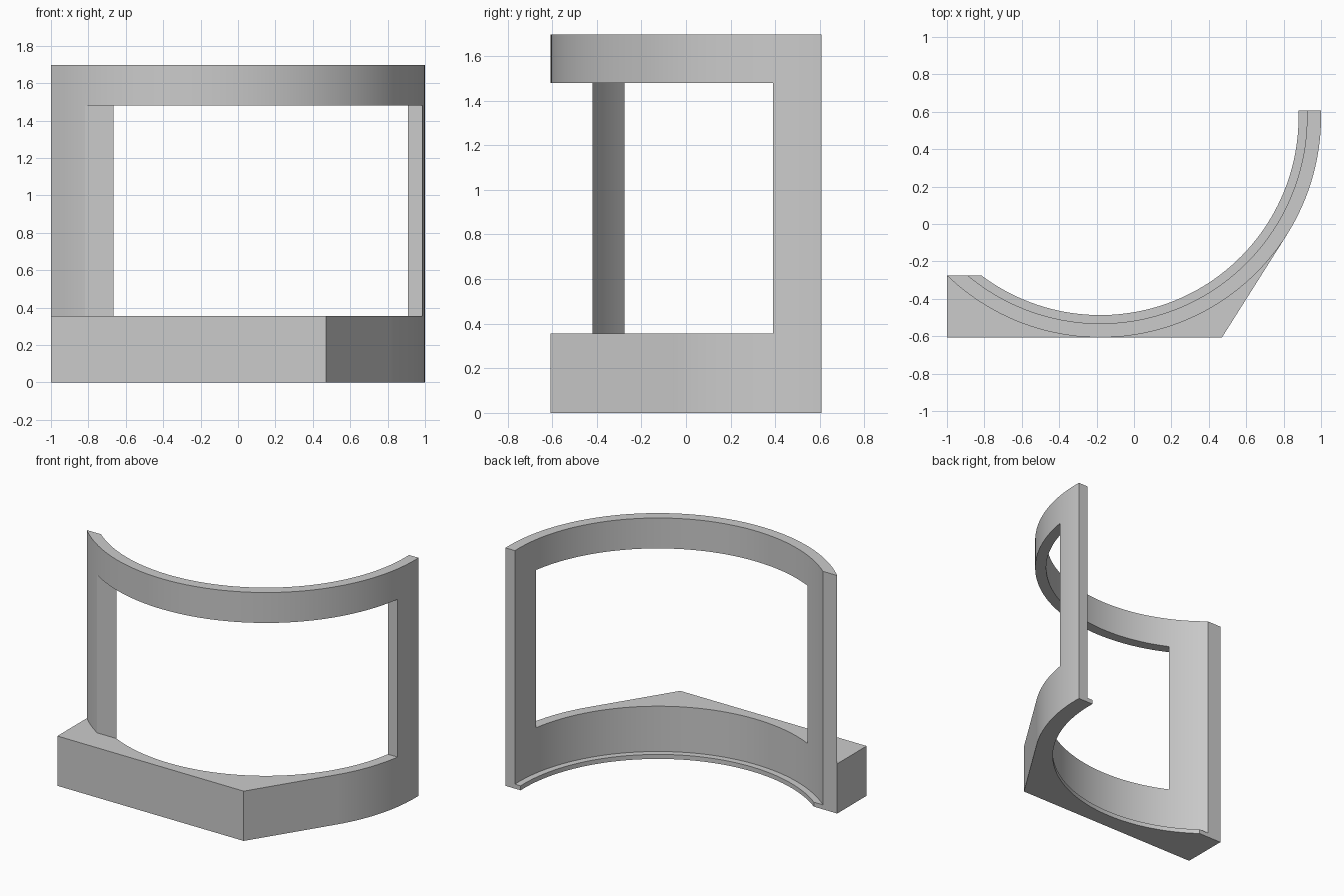
import bpy, bmesh, math

if "Cube" in bpy.data.objects:
    bpy.data.objects.remove(bpy.data.objects["Cube"])

# Shared arc centre, radii and limits
CX, CY = -0.18, 0.573
R_OUT, R_IN, R_LIP, R_MID = 1.18, 1.105, 1.06, 1.14
Y_LEFT, Y_RIGHT = -0.2755, 0.607
HEIGHT, SILL, HEAD, LIP = 1.697, 0.355, 1.48, 0.032

grey = bpy.data.materials.new("light_grey")
grey.diffuse_color = (0.6, 0.6, 0.6, 1)
grey.use_nodes = True
grey.node_tree.nodes["Principled BSDF"].inputs["Base Color"].default_value = grey.diffuse_color


def end_angles(r):
    """Angles where an arc of radius r meets the two flat ends."""
    return (-math.pi - math.asin((Y_LEFT - CY) / r), math.asin((Y_RIGHT - CY) / r))


def arc(r, a0, a1, n=64):
    return [(CX + r * math.cos(a0 + (a1 - a0) * i / n),
             CY + r * math.sin(a0 + (a1 - a0) * i / n)) for i in range(n + 1)]


def prism(name, outline, z0, z1):
    """Extrude a closed plan outline from z0 to z1."""
    bm = bmesh.new()
    face = bm.faces.new([bm.verts.new((x, y, z0)) for x, y in outline])
    top = bmesh.ops.extrude_face_region(bm, geom=[face])["geom"]
    bmesh.ops.translate(bm, vec=(0, 0, z1 - z0),
                        verts=[v for v in top if isinstance(v, bmesh.types.BMVert)])
    bmesh.ops.recalc_face_normals(bm, faces=bm.faces)
    mesh = bpy.data.meshes.new(name)
    bm.to_mesh(mesh)
    bm.free()
    mesh.materials.append(grey)
    ob = bpy.data.objects.new(name, mesh)
    bpy.context.collection.objects.link(ob)
    return ob


def band(name, r_out, r_in, z0, z1):
    outer = arc(r_out, *end_angles(r_out))
    inner = arc(r_in, *end_angles(r_in))
    return prism(name, outer + inner[::-1], z0, z1)


def combine(target, tool, operation):
    mod = target.modifiers.new(operation.lower(), "BOOLEAN")
    mod.operation, mod.solver, mod.object = operation, "EXACT", tool
    bpy.context.view_layer.objects.active = target
    bpy.ops.object.modifier_apply(modifier=mod.name)
    bpy.data.objects.remove(tool)


# Curved wall with a thin inner lip along its foot
frame = band("curved_frame", R_OUT, R_IN, 0, HEIGHT)
combine(frame, band("foot_lip", R_MID, R_LIP, 0, LIP), "UNION")

# Window opening: jambs are flat and face the front
window = prism("window_cutter", [(-1.5, -1), (1.5, -1), (1.5, 0.39), (-0.2, 0.39),
                                 (-0.2, -0.42), (-1.5, -0.42)], SILL, HEAD)
combine(frame, window, "DIFFERENCE")

# Angular plinth, its right side tangent to the wall
corner_x, front_y = 0.47, CY - R_OUT
tangent = -math.pi / 2 + 2 * math.atan((corner_x - CX) / R_OUT)
back = arc(R_MID, end_angles(R_MID)[0], tangent)
tip = (CX + R_OUT * math.cos(tangent), CY + R_OUT * math.sin(tangent))
plinth = prism("plinth", [(-1, Y_LEFT), (-1, front_y), (corner_x, front_y), tip]
               + back[::-1], 0, SILL)
combine(frame, plinth, "UNION")

# Smooth curves, crisp corners
bpy.ops.object.select_all(action="DESELECT")
frame.select_set(True)
bpy.context.view_layer.objects.active = frame
bpy.ops.object.shade_smooth_by_angle(angle=math.radians(25))
